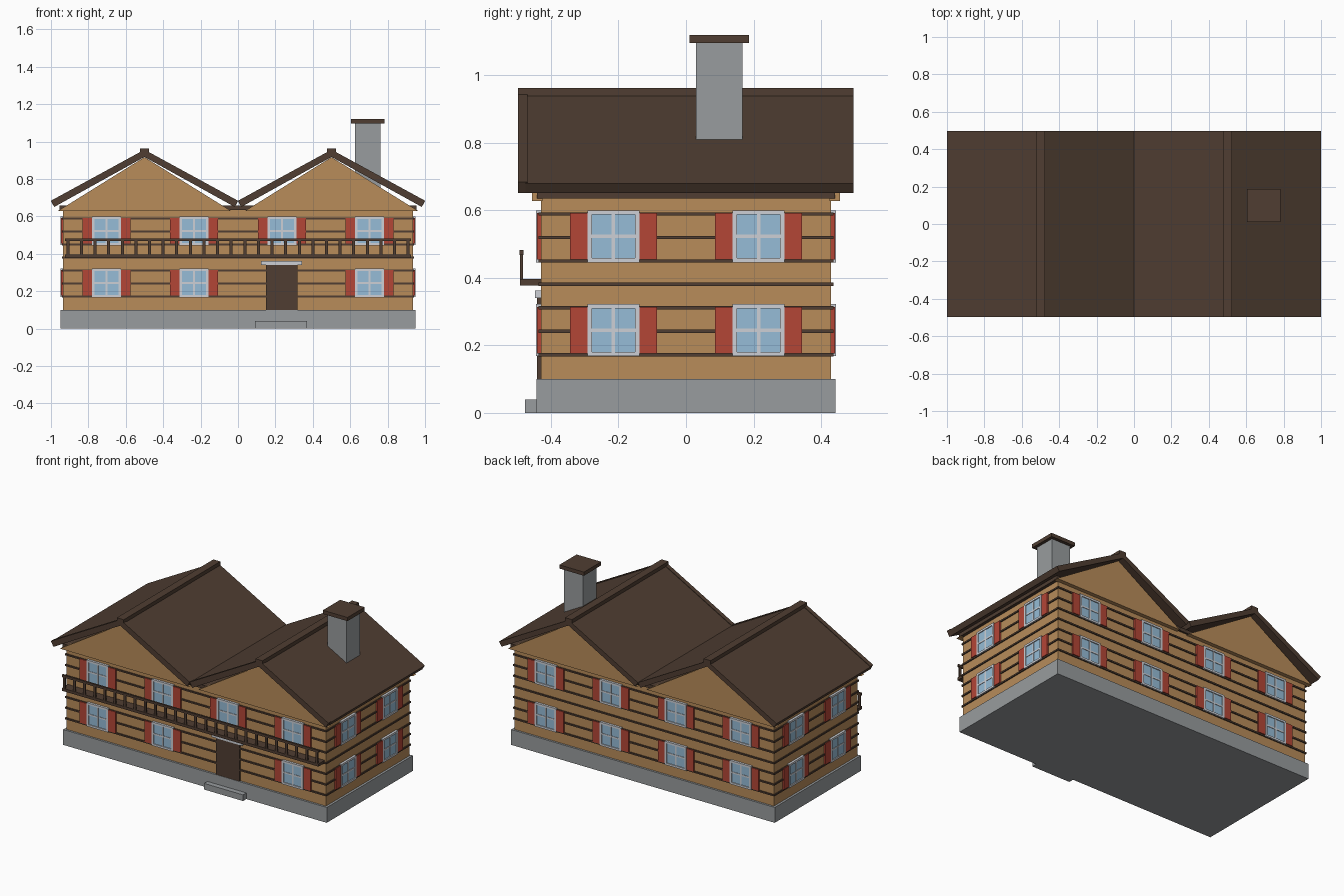
import bpy, bmesh

if "Cube" in bpy.data.objects:
    bpy.data.objects.remove(bpy.data.objects["Cube"])


def material(name, rgb):
    m = bpy.data.materials.new(name)
    m.diffuse_color = (*rgb, 1)
    m.use_nodes = True
    m.node_tree.nodes["Principled BSDF"].inputs["Base Color"].default_value = m.diffuse_color
    return m


BROWN = material("dark_brown_timber", (0.080, 0.048, 0.032))
TAN = material("tan_wood", (0.479, 0.262, 0.102))
RED = material("shutter_red", (0.456, 0.061, 0.037))
GLASS = material("window_blue", (0.305, 0.503, 0.679))
WHITE = material("pale_trim", (0.610, 0.630, 0.672))
GREY = material("stone_grey", (0.314, 0.332, 0.342))


def finish(name, bm, mat):
    bmesh.ops.recalc_face_normals(bm, faces=bm.faces)
    mesh = bpy.data.meshes.new(name)
    bm.to_mesh(mesh)
    bm.free()
    mesh.materials.append(mat)
    ob = bpy.data.objects.new(name, mesh)
    bpy.context.collection.objects.link(ob)
    return ob


def add_box(bm, x0, x1, y0, y1, z0, z1):
    geom = bmesh.ops.create_cube(bm, size=1)
    for v in geom["verts"]:
        v.co.x = x1 if v.co.x > 0 else x0
        v.co.y = y1 if v.co.y > 0 else y0
        v.co.z = z1 if v.co.z > 0 else z0


def boxes(name, mat, *items):
    bm = bmesh.new()
    for item in items:
        add_box(bm, *item)
    return finish(name, bm, mat)


def extrude_y(name, mat, profile, y0, y1):
    bm = bmesh.new()
    face = bm.faces.new([bm.verts.new((x, y0, z)) for x, z in profile])
    ext = bmesh.ops.extrude_face_region(bm, geom=[face])
    for v in ext["geom"]:
        if isinstance(v, bmesh.types.BMVert):
            v.co.y = y1
    return finish(name, bm, mat)


# Base, walls and floor slab under the roof
WX, WY = 0.935, 0.43
boxes("foundation", GREY, (-0.95, 0.95, -0.443, 0.443, 0, 0.1))
boxes("front_step", GREY, (0.09, 0.37, -0.477, -0.44, 0, 0.04))
boxes("walls", TAN, (-WX, WX, -WY, WY, 0.1, 0.64))
boxes("attic_floor", BROWN, (-0.955, 0.955, -0.442, 0.442, 0.635, 0.658))

# Horizontal timber strips around the walls
boxes("wall_strips", BROWN,
      *[(-0.942, 0.942, -0.437, 0.437, z - 0.005, z + 0.005)
        for z in [0.172 + 0.0695 * i for i in range(7)]])

# Twin gables and roofs
for side, cx in (("left", -0.5), ("right", 0.5)):
    out = 1 if cx > 0 else -1
    gable = [(cx + out * 0.465, 0.628), (cx, 0.917), (cx - out * 0.465, 0.628)]
    extrude_y(side + "_front_gable", TAN, gable, -0.456, -0.425)
    extrude_y(side + "_back_gable", TAN, gable, 0.425, 0.456)

    def chevron(raise_by):
        top = [(cx - 0.5, 0.68 + raise_by), (cx, 0.953 + raise_by), (cx + 0.5, 0.68 + raise_by)]
        low = [(cx + 0.482, 0.651), (cx, 0.918), (cx - 0.482, 0.651)]
        return top + low

    extrude_y(side + "_roof", BROWN, chevron(0), -0.475, 0.496)
    extrude_y(side + "_barge_board", BROWN, chevron(0.004), -0.498, -0.47)
    boxes(side + "_ridge_cap", BROWN, (cx - 0.025, cx + 0.025, -0.498, 0.496, 0.935, 0.963))

# Chimney
boxes("chimney", GREY, (0.625, 0.762, 0.03, 0.167, 0.755, 1.1))
boxes("chimney_cap", BROWN, (0.605, 0.782, 0.01, 0.187, 1.096, 1.12))

# Windows with frames, glazing bars and shutters on every wall
frames, panes, shutters = bmesh.new(), bmesh.new(), bmesh.new()


def wall_box(bm, wall, u0, u1, z0, z1, depth):
    """Box lying on a wall, u along the wall."""
    axis, sign = wall
    base = WX if axis == "x" else WY
    a, b = sorted((sign * (base - 0.01), sign * (base + depth)))
    if axis == "x":
        add_box(bm, a, b, u0, u1, z0, z1)
    else:
        add_box(bm, u0, u1, a, b, z0, z1)


def window(wall, u, z):
    h, g, bar = 0.077, 0.064, 0.005
    for s in (-1, 1):
        a, b = sorted((s * g, s * h))
        wall_box(frames, wall, u + a, u + b, z - h, z + h, 0.015)
        wall_box(frames, wall, u - g, u + g, z + a, z + b, 0.015)
        a, b = sorted((s * h, s * 0.129))
        wall_box(shutters, wall, u + a, u + b, z - 0.069, z + 0.069, 0.012)
    wall_box(frames, wall, u - bar, u + bar, z - g, z + g, 0.012)
    wall_box(frames, wall, u - g, u + g, z - bar, z + bar, 0.0118)
    wall_box(panes, wall, u - g, u + g, z - g, z + g, 0.009)


for z in (0.245, 0.523):
    for sign in (-1, 1):
        for y in (-0.215, 0.215):
            window(("x", sign), y, z)
        for x in (-0.703, -0.235, 0.235, 0.703):
            if sign == -1 and x == 0.235 and z < 0.4:
                continue  # the door takes this place
            window(("y", sign), x, z)
finish("window_frames", frames, WHITE)
finish("window_panes", panes, GLASS)
finish("shutters", shutters, RED)

# Door and lintel
boxes("door", BROWN, (0.15, 0.318, -0.441, -0.42, 0.1, 0.345))
boxes("door_lintel", WHITE, (0.123, 0.342, -0.447, -0.42, 0.34, 0.363))

# Balcony with railing
boxes("balcony_floor", BROWN, (-0.925, 0.925, -0.492, -0.42, 0.378, 0.396))
boxes("balcony_rail", BROWN, (-0.925, 0.925, -0.493, -0.481, 0.468, 0.483))
boxes("balusters", BROWN,
      *[(x - 0.008, x + 0.008, -0.491, -0.483, 0.39, 0.47)
        for x in [-0.91 + 1.82 * i / 25 for i in range(26)]])
